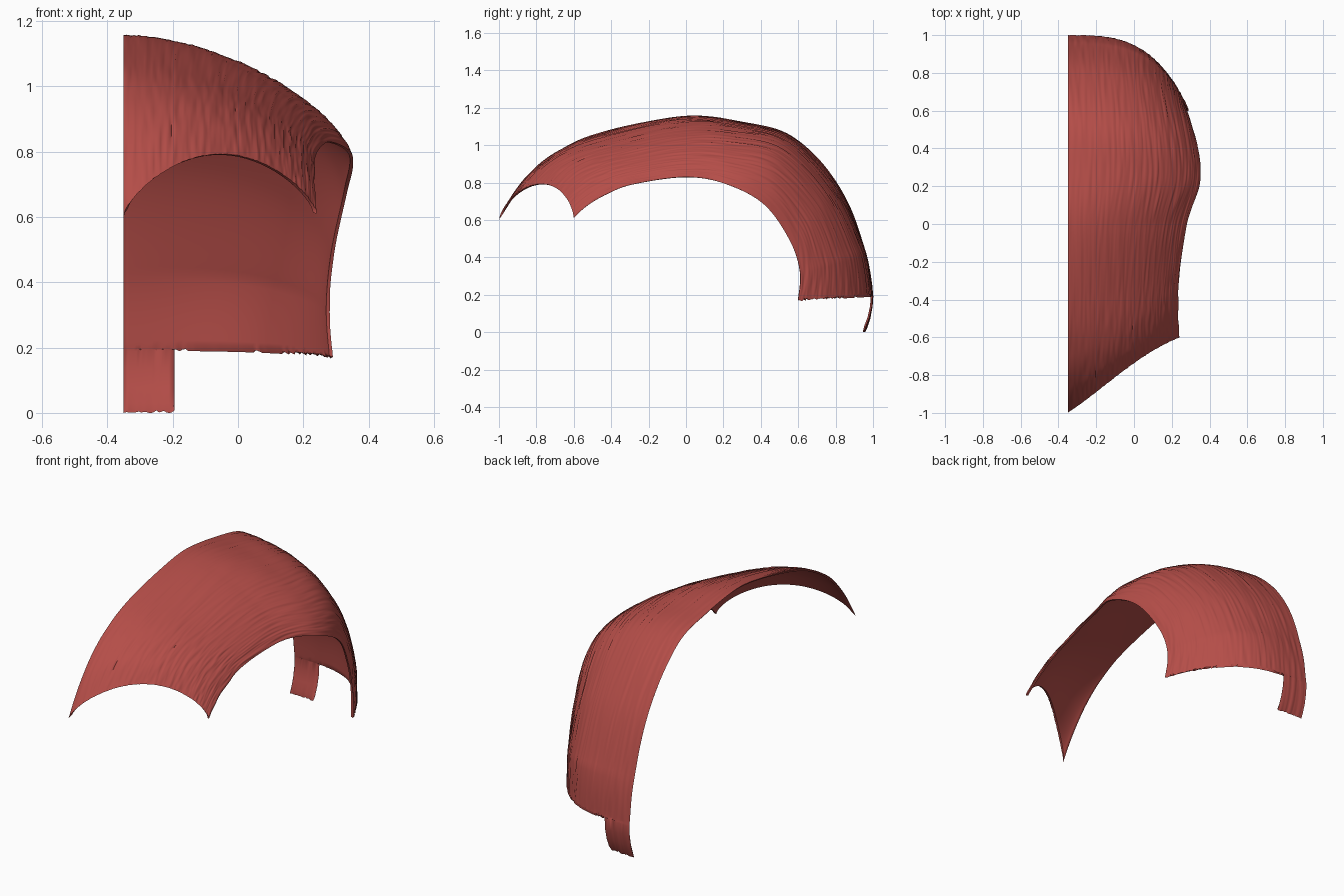
import bpy, bmesh, math
from mathutils import Vector, noise

cube = bpy.data.objects.get("Cube")
if cube:
    bpy.data.objects.remove(cube, do_unlink=True)

CUT_X = -0.35        # flat parting plane
TAIL_X = -0.195      # outer side of the nape strip
LINING = 0.01        # depth of the smooth inner lining
COLUMNS, STEPS = 130, 14

# Stations from brow to nape: centre y, z, side edge x, y, z, arch height, fullness
STATIONS = [
    (-1.0, .6, .24, -.6, .61, .19, 1.4),
    (-.87, .8, .235, -.53, .675, .11, 1.4),
    (-.7, .955, .235, -.42, .74, .045, 1.4),
    (-.45, 1.07, .24, -.28, .792, 0, 1.35),
    (-.02, 1.155, .28, 0, .83, 0, 1.27),
    (.3, 1.125, .35, .22, .79, 0, 1.35),
    (.58, 1.04, .335, .42, .68, 0, 1.6),
    (.825, .77, .295, .555, .49, 0, 1.55),
    (.96, .43, .28, .61, .32, 0, 1.2),
    (1.0, .19, .29, .6, .17, 0, 1.1),
]
TAIL = [(.996, .14), (.985, .08), (.968, .03), (.957, .005)]


def station(s):
    """Catmull-Rom blend of the stations at position s."""
    last = len(STATIONS) - 1
    i = min(int(s), last - 1)
    f = s - i
    p = [STATIONS[max(0, min(last, i + k))] for k in (-1, 0, 1, 2)]
    return [b + f / 2 * (c - a + f * (2 * a - 5 * b + 4 * c - d + f * (3 * (b - c) + d - a)))
            for a, b, c, d in zip(*p)]


def shell_point(s, t):
    """Point on the shell: s runs brow to nape, t runs parting to side edge."""
    cy, cz, ex, ey, ez, arch, fullness = station(s)
    back = max(0, min(1, (s - 4) / 4))
    f = 1 - max(0, 1 - t ** (1.8 + 1.4 * back)) ** (1 / fullness)
    hump = max(0, math.sin(math.pi * t))
    fy = t + (f - t) * back + .6 * arch * t * hump
    z = cz + (ez - cz) * f + arch * hump ** .65
    return Vector((CUT_X + (ex - CUT_X) * t, cy + (ey - cy) * fy, z))


def ragged(x, seed):
    return noise.noise(Vector((x * 60, seed, 0)))


# Columns, with one snapped to the side of the nape strip
columns = [math.sin(math.pi / 2 * i / COLUMNS) for i in range(COLUMNS + 1)]
tail_t = (TAIL_X - CUT_X) / (STATIONS[-1][2] - CUT_X)
tail_col = min(range(COLUMNS + 1), key=lambda i: abs(columns[i] - tail_t))
columns[tail_col] = tail_t

# Main shell grid
bm = bmesh.new()
rows = []
count = (len(STATIONS) - 1) * STEPS
for r in range(count + 1):
    row = []
    for t in columns:
        s = r / STEPS
        if r == 0:
            s += .06 * abs(ragged(t, 1))
        p = shell_point(s, t)
        if r == count:
            p.z += .02 * ragged(t, 5) + .015 * math.sin(math.pi * t)
        row.append(bm.verts.new(p))
    rows.append(row)

# Nape strip hanging below the back edge
for k, (y, z) in enumerate(TAIL):
    row = []
    for t in columns[:tail_col + 1]:
        u = t / tail_t
        x = CUT_X + (TAIL_X - CUT_X) * u
        drop = .012 * abs(ragged(t, 9)) if k == len(TAIL) - 1 else 0
        row.append(bm.verts.new((x, y - .003 * (k + 1) * u ** 2, z - .005 + drop)))
    rows.append(row)

for lower, upper in zip(rows, rows[1:]):
    for i in range(min(len(lower), len(upper)) - 1):
        bm.faces.new((lower[i], lower[i + 1], upper[i + 1], upper[i]))
bm.normal_update()

# Smooth inner lining, meeting the outer layer along its rim
outer_faces = list(bm.faces)
inner = {v: v if v.is_boundary else bm.verts.new(v.co - v.normal * LINING)
         for v in list(bm.verts)}
normals = {v: v.normal.copy() for v in inner}
for face in outer_faces:
    bm.faces.new([inner[v] for v in reversed(face.verts)])

# Strand ridges on the outer layer, running from brow to nape
for r, row in enumerate(rows):
    for t, v in zip(columns, row):
        ridge = noise.noise(Vector((t * 50, r * .07, 3)))
        fine = noise.noise(Vector((t * 120, r * .12, 7)))
        on_cut = abs(v.co.x - CUT_X) < 1e-5
        v.co += normals[v] * (.003 * ridge + .003 * fine)
        if on_cut:
            v.co.x = CUT_X
        v.co.z = max(0, v.co.z)

mesh = bpy.data.meshes.new("hair_shell")
bm.to_mesh(mesh)
bm.free()
hair = bpy.data.objects.new("hair_shell", mesh)
bpy.context.collection.objects.link(hair)

# Muted red
red = bpy.data.materials.new("muted_red")
red.use_nodes = True
colour = (.46, .075, .065, 1)
red.diffuse_color = colour
red.node_tree.nodes["Principled BSDF"].inputs["Base Color"].default_value = colour
mesh.materials.append(red)

bpy.context.view_layer.objects.active = hair
hair.select_set(True)
bpy.ops.object.shade_smooth_by_angle(angle=math.radians(60))
